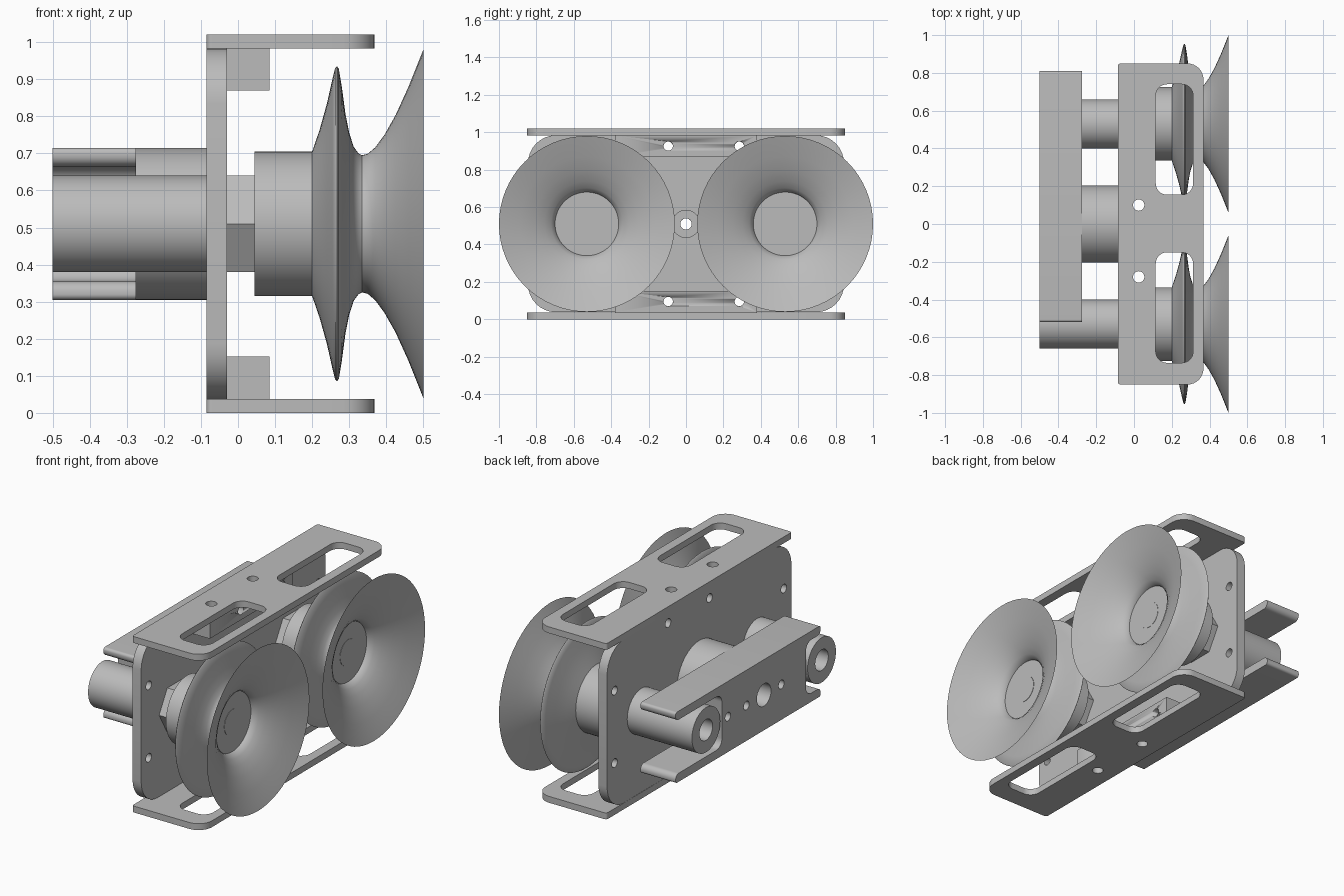
import bpy, bmesh, math
from mathutils import Vector, Matrix

cube = bpy.data.objects.get("Cube")
if cube:
    bpy.data.objects.remove(cube, do_unlink=True)

MID = 0.51      # axle height
AXLE = 0.53     # axle distance from centre

grey = bpy.data.materials.new("light_grey")
grey.use_nodes = True
grey.diffuse_color = (0.5, 0.5, 0.5, 1)
grey.node_tree.nodes["Principled BSDF"].inputs["Base Color"].default_value = (0.5, 0.5, 0.5, 1)


def finish(name, bm):
    """Turn a bmesh into a grey object with smooth rounds and sharp edges."""
    bmesh.ops.remove_doubles(bm, verts=bm.verts, dist=1e-5)
    bmesh.ops.recalc_face_normals(bm, faces=bm.faces)
    mesh = bpy.data.meshes.new(name)
    bm.to_mesh(mesh)
    bm.free()
    mesh.materials.clear()
    mesh.materials.append(grey)
    obj = bpy.data.objects.new(name, mesh)
    bpy.context.collection.objects.link(obj)
    bpy.ops.object.select_all(action='DESELECT')
    obj.select_set(True)
    bpy.context.view_layer.objects.active = obj
    bpy.ops.object.shade_smooth_by_angle(angle=math.radians(35))
    return obj


def rounded(corners, steps=8):
    """Outline from right-angled corners given as (u, v, radius)."""
    out = []
    for i, (u, v, r) in enumerate(corners):
        p = Vector((u, v))
        a = (Vector(corners[i - 1][:2]) - p).normalized()
        b = (Vector(corners[(i + 1) % len(corners)][:2]) - p).normalized()
        for k in range(steps + 1):
            t = k / steps * math.pi / 2
            out.append(p + r * (a + b) - r * (b * math.cos(t) + a * math.sin(t)))
    return out


def rect(u0, u1, v0, v1, r_low, r_high):
    return rounded([(u0, v0, r_low), (u1, v0, r_high), (u1, v1, r_high), (u0, v1, r_low)])


def circle(u, v, r, n=24):
    return [Vector((u + r * math.cos(math.tau * k / n), v + r * math.sin(math.tau * k / n)))
            for k in range(n)]


# Local (u, v, depth) becomes world (y, z, x) for upright plates
UPRIGHT = Matrix(((0, 0, 1, 0), (1, 0, 0, 0), (0, 1, 0, 0), (0, 0, 0, 1)))


def plate(name, loops, low, high, matrix=Matrix()):
    """Extrude a filled outline; the loops after the first are holes."""
    curve = bpy.data.curves.new(name, 'CURVE')
    curve.dimensions, curve.fill_mode = '2D', 'BOTH'
    curve.extrude = (high - low) / 2
    for loop in loops:
        spline = curve.splines.new('POLY')
        spline.points.add(len(loop) - 1)
        for point, p in zip(spline.points, loop):
            point.co = (p.x, p.y, 0, 1)
        spline.use_cyclic_u = True
    temp = bpy.data.objects.new(name + "_outline", curve)
    bpy.context.collection.objects.link(temp)
    graph = bpy.context.evaluated_depsgraph_get()
    mesh = bpy.data.meshes.new_from_object(temp.evaluated_get(graph))
    bm = bmesh.new()
    bm.from_mesh(mesh)
    bm.transform(matrix @ Matrix.Translation((0, 0, (low + high) / 2)))
    bpy.data.objects.remove(temp, do_unlink=True)
    bpy.data.meshes.remove(mesh)
    return finish(name, bm)


def lathe(name, profile, y=0.0, steps=64, closed=False):
    """Spin an (x, radius) profile around an axis along x."""
    bm = bmesh.new()
    verts = [bm.verts.new((x, r, 0)) for x, r in profile]
    edges = [bm.edges.new(pair) for pair in zip(verts, verts[1:])]
    if closed:
        edges.append(bm.edges.new((verts[-1], verts[0])))
    bmesh.ops.spin(bm, geom=verts + edges, cent=(0, 0, 0), axis=(1, 0, 0),
                   angle=math.tau, steps=steps, use_merge=False)
    bmesh.ops.translate(bm, verts=bm.verts, vec=(0, y, MID))
    return finish(name, bm)


def rod(x0, x1, r):
    return [(x0, 0), (x0, r), (x1, r), (x1, 0)]


def tube(x0, x1, inner, outer):
    return [(x0, inner), (x0, outer), (x1, outer), (x1, inner)]


# Upright main plate with screw holes
bolt_y = (-0.095, 0.285)
rail_z = (0.095, 0.925)
holes = [circle(0, MID, 0.03)]
holes += [circle(y, z, 0.025) for y in bolt_y for z in rail_z]
holes += [circle(y, MID + dz, 0.025) for y in (-0.775, 0.775) for dz in (-0.21, 0.21)]
plate("main_plate", [rect(-0.845, 0.845, 0.038, 0.984, 0.15, 0.15)] + holes,
      -0.085, -0.03, UPRIGHT)

# Top and bottom guards with slots, and the blocks that hold them
pin_y = (-0.28, 0.1)
for side, z0, z1, b0, b1 in (("bottom", 0, 0.037, 0.037, 0.152),
                             ("top", 0.983, 1.02, 0.87, 0.983)):
    guard = [rect(-0.085, 0.368, -0.85, 0.85, 0.015, 0.085)]
    guard += [rect(0.115, 0.313, y0, y0 + 0.585, 0.06, 0.06) for y0 in (-0.735, 0.155)]
    guard += [circle(0.025, y, 0.03) for y in pin_y]
    plate(side + "_guard", guard, z0, z1)

    block = plate(side + "_block", [rect(-0.03, 0.085, -0.38, 0.38, 0, 0)], b0, b1)
    zc = (b0 + b1) / 2
    cutters = [plate("cutter", [circle(0.025, y, 0.03)], b0 - 0.1, b1 + 0.1) for y in pin_y]
    cutters += [plate("cutter", [circle(y, zc, 0.025)], -0.1, 0.2, UPRIGHT) for y in bolt_y]
    for c in cutters:
        mod = block.modifiers.new("hole", 'BOOLEAN')
        mod.operation, mod.solver, mod.object = 'DIFFERENCE', 'EXACT', c
    graph = bpy.context.evaluated_depsgraph_get()
    drilled = bpy.data.meshes.new_from_object(block.evaluated_get(graph))
    block.modifiers.clear()
    block.data = drilled
    for c in cutters:
        bpy.data.objects.remove(c, do_unlink=True)

# Rear yoke: a solid bar with an open notch for the axle at each end
low, high = MID - 0.205, MID + 0.205
n_low, n_high = MID - 0.155, MID + 0.155
yoke = rounded([(-0.52, low, 0.015), (0.81, low, 0.015), (0.81, n_low, 0.03),
                (0.385, n_low, 0.05), (0.385, n_high, 0.05), (0.81, n_high, 0.03),
                (0.81, high, 0.015), (-0.52, high, 0.015), (-0.52, n_high, 0.03),
                (-0.385, n_high, 0.05), (-0.385, n_low, 0.05), (-0.52, n_low, 0.03)])
yoke_holes = [circle(0, MID, 0.065)] + [circle(y, MID, 0.025) for y in (-0.16, 0.16, 0.33)]
plate("rear_yoke", [yoke] + yoke_holes, -0.5, -0.275, UPRIGHT)

# Centre spacer and its front collar
lathe("centre_spacer", tube(-0.275, -0.085, 0.03, 0.205), closed=True)
lathe("centre_collar", tube(-0.03, 0.0, 0.03, 0.075), closed=True)

# Flared wheel: hub, pointed rim, waist, thin horn and recessed face
wheel = [(0.045, 0), (0.045, 0.195), (0.2, 0.195), (0.22, 0.253), (0.24, 0.325),
         (0.255, 0.392), (0.262, 0.42), (0.267, 0.425), (0.272, 0.418), (0.28, 0.37),
         (0.29, 0.295), (0.3, 0.245), (0.312, 0.208), (0.325, 0.19), (0.335, 0.185),
         (0.35, 0.189), (0.37, 0.206), (0.395, 0.24), (0.425, 0.293), (0.46, 0.37),
         (0.5, 0.47), (0.46, 0.36), (0.425, 0.28), (0.395, 0.227), (0.37, 0.192),
         (0.35, 0.174), (0.335, 0.17), (0.335, 0)]

for side, y in (("front", -AXLE), ("back", AXLE)):
    lathe(side + "_wheel", wheel, y)
    lathe(side + "_wheel_pin", rod(0.32, 0.337, 0.075), y)
    lathe(side + "_hex_nut", rod(-0.03, 0.045, 0.15), y, steps=6)
    # Axle with a blind bore in its rear end
    lathe(side + "_axle", [(-0.085, 0), (-0.085, 0.13), (-0.5, 0.13),
                           (-0.5, 0.06), (-0.15, 0.06), (-0.15, 0)], y)
